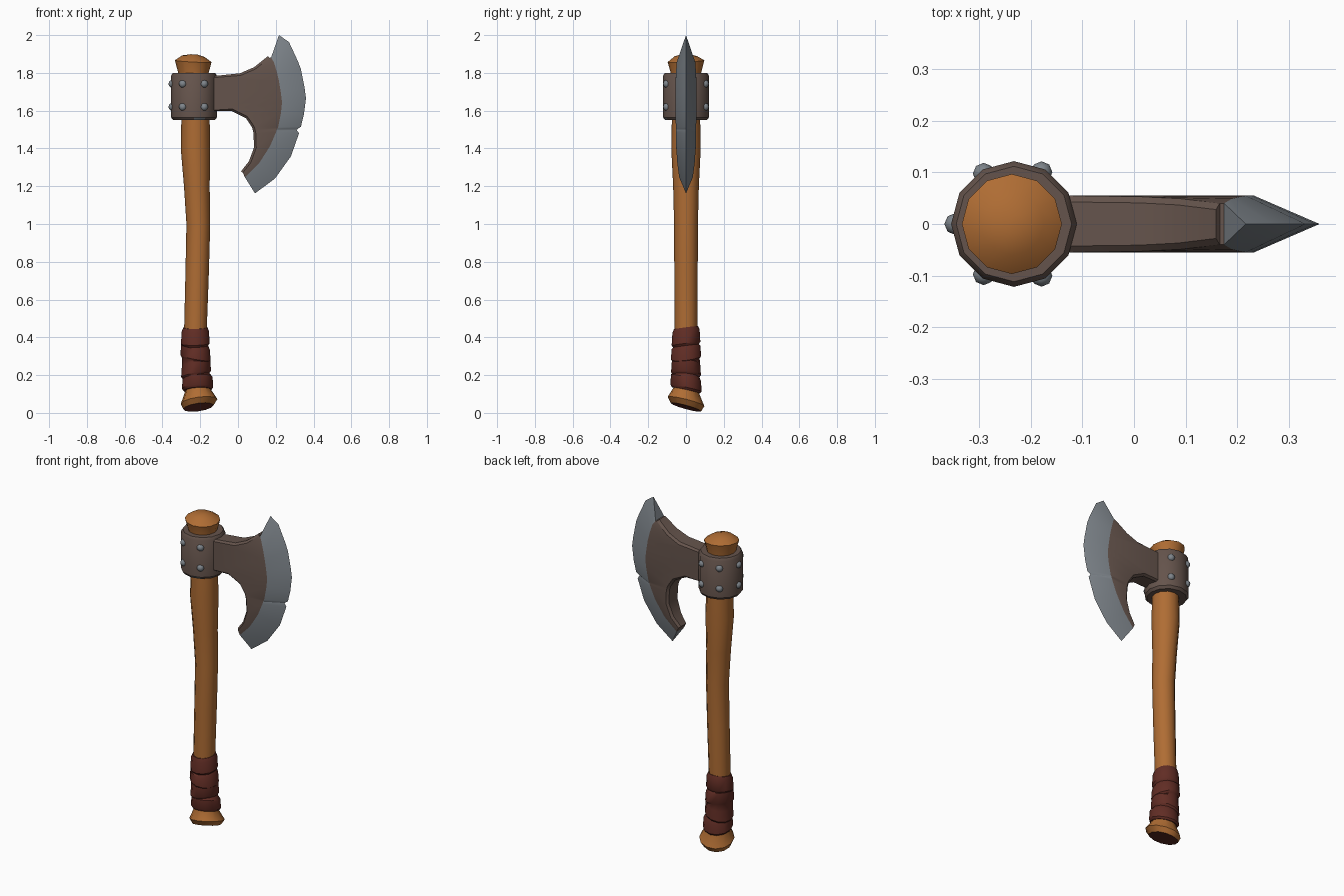
import bpy, bmesh, math
from mathutils import Vector

if "Cube" in bpy.data.objects:
    bpy.data.objects.remove(bpy.data.objects["Cube"])


def material(name, rgb):
    m = bpy.data.materials.new(name)
    m.diffuse_color = (*rgb, 1)
    m.use_nodes = True
    m.node_tree.nodes["Principled BSDF"].inputs["Base Color"].default_value = m.diffuse_color
    return m


WOOD = material("warm wood", (0.43, 0.152, 0.034))
IRON = material("brown iron", (0.13, 0.088, 0.072))
STEEL = material("grey steel", (0.21, 0.235, 0.26))
LEATHER = material("dark red leather", (0.12, 0.026, 0.018))


def finish(name, bm, mats, angle=35):
    bmesh.ops.remove_doubles(bm, verts=bm.verts, dist=0.0005)
    bmesh.ops.recalc_face_normals(bm, faces=bm.faces)
    me = bpy.data.meshes.new(name)
    bm.to_mesh(me)
    bm.free()
    ob = bpy.data.objects.new(name, me)
    bpy.context.collection.objects.link(ob)
    for m in mats:
        me.materials.append(m)
    bpy.ops.object.select_all(action='DESELECT')
    ob.select_set(True)
    bpy.context.view_layer.objects.active = ob
    bpy.ops.object.shade_smooth_by_angle(angle=math.radians(angle))
    return ob


def loft(rings, n=12):
    """Rings of (cx, z, radius, x slope, y slope), joined and capped."""
    bm = bmesh.new()
    loops = []
    for cx, z, r, sx, sy in rings:
        loop = []
        for k in range(n):
            a = 2 * math.pi * k / n
            x, y = r * math.cos(a), r * math.sin(a)
            loop.append(bm.verts.new((cx + x, y, z + sx * x + sy * y)))
        loops.append(loop)
    for a, b in zip(loops, loops[1:]):
        for k in range(n):
            j = (k + 1) % n
            bm.faces.new((a[k], a[j], b[j], b[k]))
    bm.faces.new(loops[0][::-1])
    bm.faces.new(loops[-1])
    return bm


# Wooden handle: slanted foot, curved shaft, flared top
bm = loft([
    (-0.210, 0.030, 0.080, 0.13, -0.27), (-0.206, 0.060, 0.097, 0.13, -0.25),
    (-0.213, 0.135, 0.060, 0.05, -0.15), (-0.225, 0.45, 0.060, 0, 0),
    (-0.216, 0.75, 0.062, 0, 0), (-0.210, 1.00, 0.063, 0, 0),
    (-0.218, 1.20, 0.068, 0, 0), (-0.225, 1.40, 0.078, 0, 0),
    (-0.225, 1.55, 0.075, 0, 0), (-0.236, 1.79, 0.078, 0, 0),
    (-0.237, 1.862, 0.097, -0.05, 0.05), (-0.235, 1.888, 0.060, -0.08, 0),
    (-0.232, 1.898, 0.018, -0.05, 0)])
for f in bm.faces:
    f.normal_update()
    if f.normal.z < -0.8 and f.calc_center_median().z < 0.05:
        f.material_index = 1
finish("handle", bm, [WOOD, LEATHER])

# Leather grip: overlapping slanted wraps
wraps = [(-0.214, 0.120, 0.205, 0.081, 0.05, -0.22), (-0.222, 0.195, 0.285, 0.077, 0.22, -0.10),
         (-0.225, 0.280, 0.365, 0.078, -0.18, 0.12), (-0.226, 0.355, 0.450, 0.074, 0.02, 0.13)]
rings = []
for cx, z0, z1, r, sx, sy in wraps:
    rings += [(cx, z0, r - 0.006, sx, sy), (cx, z0 + 0.012, r + 0.002, sx, sy),
              (cx, z1 - 0.018, r - 0.002, sx, sy)]
rings.append((-0.226, 0.452, 0.064, 0.02, 0.13))
finish("grip_wrap", loft(rings), [LEATHER])

# Iron collar with rounded rims and a worn patch at the front lower rim
bm = loft([(-0.233, z, r, 0, 0) for z, r in
           [(1.55, 0.070), (1.55, 0.110), (1.565, 0.122), (1.785, 0.122),
            (1.80, 0.112), (1.80, 0.070)]])
for f in bm.faces:
    c = f.calc_center_median()
    if 1.551 < c.z < 1.564 and c.y < -0.1 and c.x > -0.23:
        f.material_index = 1
finish("collar", bm, [IRON, STEEL])

# Rivets in two rows round the back and sides
bm = bmesh.new()
for z in (1.62, 1.742):
    for deg in (62, 121, 180, 239, 298):
        a = math.radians(deg)
        made = bmesh.ops.create_uvsphere(bm, u_segments=8, v_segments=6, radius=0.021)
        bmesh.ops.translate(bm, verts=made["verts"], vec=(
            -0.233 + 0.114 * math.cos(a), 0.114 * math.sin(a), z))
finish("rivets", bm, [STEEL], 50)

# Axe blade: rows of (back x, z, bevel line x, z, cutting edge x, z, half thickness)
rows = [
    (.016, 1.279, .037, 1.247, .090, 1.162, .036),
    (.058, 1.332, .111, 1.321, .196, 1.241, .046),
    (.085, 1.406, .169, 1.411, .280, 1.358, .052),
    (.082, 1.480, .201, 1.485, .323, 1.480, .054),
    (.079, 1.496, .206, 1.500, .310, 1.499, .054),
    (.074, 1.512, .212, 1.512, .333, 1.515, .054),
    (.042, 1.560, .228, 1.592, .349, 1.581, .055),
    (-.032, 1.597, .233, 1.645, .360, 1.666, .055),
    (-.140, 1.597, .228, 1.687, .352, 1.724, .055),
    (-.140, 1.782, .217, 1.756, .333, 1.820, .055),
    (.011, 1.798, .206, 1.804, .317, 1.862, .053),
    (.085, 1.830, .190, 1.857, .270, 1.963, .049),
    (.159, 1.889, .175, 1.881, .217, 2.000, .040)]
bm = bmesh.new()
grid = {}
last = len(rows) - 1
for s in (1, -1):
    for i, (bx, bz, ix, iz, ex, ez, h) in enumerate(rows):
        p, q = rows[max(i - 1, 0)], rows[min(i + 1, last)]
        inward = Vector((q[1] - p[1], p[0] - q[0])).normalized() * 0.012
        pts = [(bx, s * (h - 0.012), bz), (bx + inward.x, s * h, bz + inward.y),
               (ix, s * h, iz), (ex, 0, ez)]
        grid[s, i] = [bm.verts.new(v) for v in pts]
    for i in range(last):
        a, b = grid[s, i], grid[s, i + 1]
        for c in range(3):
            bm.faces.new((a[c], a[c + 1], b[c + 1], b[c])).material_index = int(c == 2)
for i in range(last):
    bm.faces.new((grid[1, i][0], grid[1, i + 1][0], grid[-1, i + 1][0], grid[-1, i][0]))
for i in (0, last):
    a, b = grid[1, i], grid[-1, i]
    for c in range(3):
        bm.faces.new((a[c], a[c + 1], b[c + 1], b[c])).material_index = int(c == 2)
finish("axe_blade", bm, [IRON, STEEL], 25)
